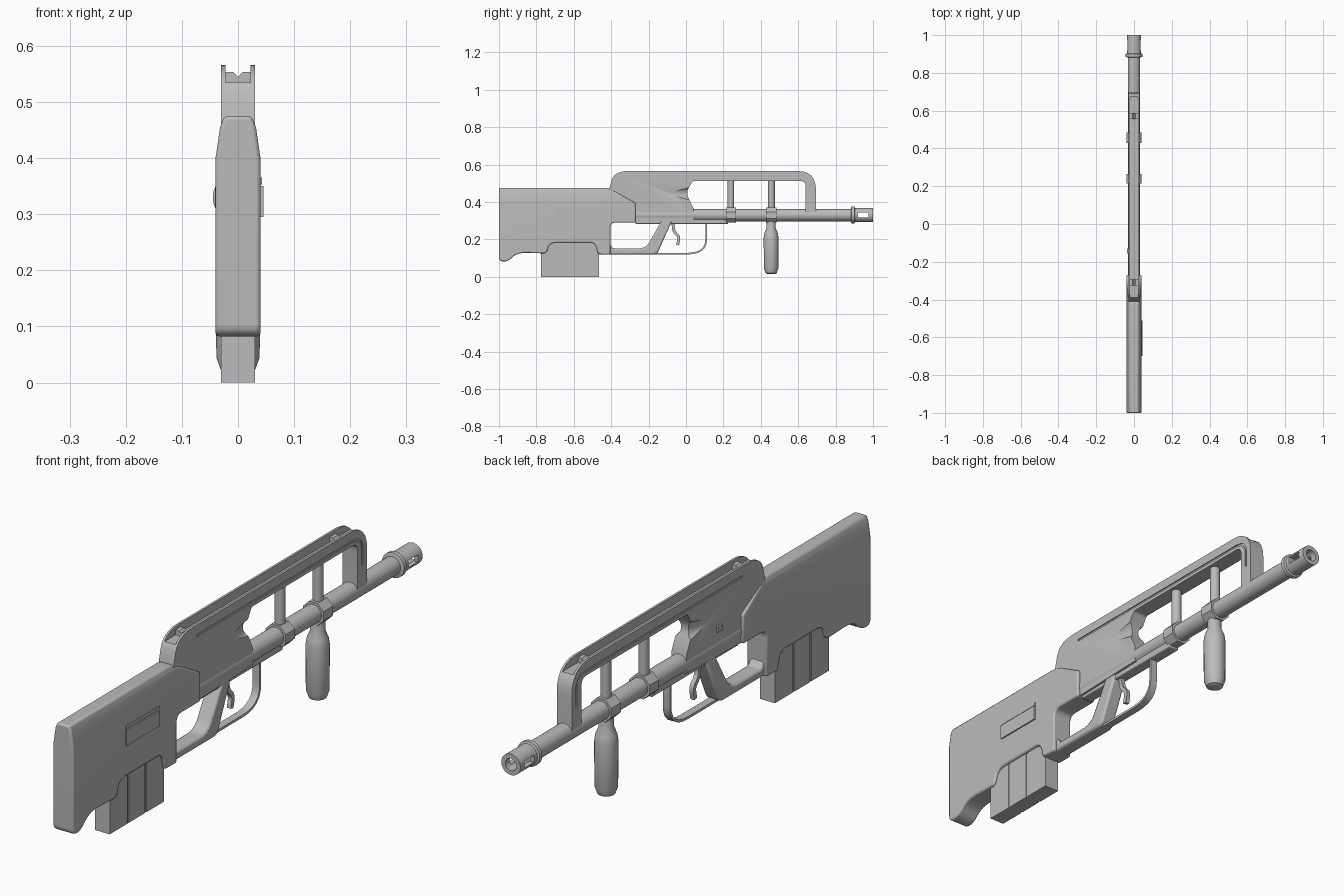
import bpy, bmesh, math
from mathutils import Vector, Matrix

if "Cube" in bpy.data.objects:
    bpy.data.objects.remove(bpy.data.objects["Cube"])

grey = bpy.data.materials.new("plain grey")
grey.use_nodes = True
grey.diffuse_color = (0.5, 0.5, 0.5, 1)
grey.node_tree.nodes["Principled BSDF"].inputs["Base Color"].default_value = (0.5, 0.5, 0.5, 1)

BORE = 0.33  # height of the barrel axis


def finish(name, bm):
    bmesh.ops.recalc_face_normals(bm, faces=bm.faces)
    mesh = bpy.data.meshes.new(name)
    bm.to_mesh(mesh)
    bm.free()
    mesh.materials.append(grey)
    obj = bpy.data.objects.new(name, mesh)
    bpy.context.collection.objects.link(obj)
    return obj


def rounded(points, steps=6):
    """Round each (y, z, radius) corner of a closed outline."""
    out = []
    for i, p in enumerate(points):
        c = Vector(p[:2])
        if len(p) < 3:
            out.append(c)
            continue
        a, b = Vector(points[i - 1][:2]), Vector(points[(i + 1) % len(points)][:2])
        s = c + (a - c).normalized() * min(p[2], (a - c).length * 0.48)
        e = c + (b - c).normalized() * min(p[2], (b - c).length * 0.48)
        for k in range(steps + 1):
            t = k / steps
            out.append(s * (1 - t) ** 2 + c * 2 * t * (1 - t) + e * t * t)
    return out


def prism(name, points, x0, x1, cuts=(), taper=None):
    """Extrude a side outline from x0 to x1, then narrow it by height."""
    bm = bmesh.new()
    face = bm.faces.new([bm.verts.new((x0, p[0], p[1])) for p in rounded(points)])
    ext = bmesh.ops.extrude_face_region(bm, geom=[face])["geom"]
    moved = [v for v in ext if isinstance(v, bmesh.types.BMVert)]
    bmesh.ops.translate(bm, verts=moved, vec=(x1 - x0, 0, 0))
    for z in cuts:
        geom = bm.verts[:] + bm.edges[:] + bm.faces[:]
        bmesh.ops.bisect_plane(bm, geom=geom, plane_co=(0, 0, z), plane_no=(0, 0, 1))
    if taper:
        for v in bm.verts:
            v.co.x *= taper(v.co.z)
    return finish(name, bm)


def box(name, x0, x1, y0, y1, z0, z1):
    return prism(name, [(y0, z0), (y1, z0), (y1, z1), (y0, z1)], x0, x1)


def strip(path, width):
    """Outline of a band of the given width along an open rounded path."""
    pts = rounded(path)
    left, right = [], []
    for i, p in enumerate(pts):
        d = (pts[min(i + 1, len(pts) - 1)] - pts[max(i - 1, 0)]).normalized()
        n = Vector((-d.y, d.x)) * width / 2
        left.append(tuple(p + n))
        right.append(tuple(p - n))
    return left + right[::-1]


def lathe(name, profile, centre, axis="Y", sides=32):
    """Turn a closed (radius, distance) profile round an axis."""
    bm = bmesh.new()
    turn = Matrix.Rotation(-math.pi / 2, 3, "X") if axis == "Y" else Matrix.Identity(3)
    rings = []
    for r, t in profile:
        ring = []
        for k in range(sides):
            a = 2 * math.pi * (k + 0.5) / sides
            ring.append(bm.verts.new(turn @ Vector((r * math.cos(a), r * math.sin(a), t)) + Vector(centre)))
        rings.append(ring)
    for a, b in zip(rings, rings[1:]):
        for k in range(sides):
            j = (k + 1) % sides
            bm.faces.new((a[k], a[j], b[j], b[k]))
    bm.faces.new(rings[0])
    bm.faces.new(rings[-1])
    return finish(name, bm)


def apply(obj, mod):
    with bpy.context.temp_override(object=obj, active_object=obj, selected_objects=[obj]):
        bpy.ops.object.modifier_apply(modifier=mod.name)


def cut(obj, *cutters):
    for c in cutters:
        mod = obj.modifiers.new("cut", "BOOLEAN")
        mod.operation, mod.solver, mod.object = "DIFFERENCE", "EXACT", c
        apply(obj, mod)
        bpy.data.objects.remove(c)


def soften(obj, width):
    mod = obj.modifiers.new("soft edges", "BEVEL")
    mod.width, mod.segments, mod.limit_method = width, 2, "ANGLE"
    mod.angle_limit = math.radians(40)


# Butt stock, narrowing to a rounded comb
def comb(z):
    if z < 0.40:
        return 1
    return 1 - 0.2 * (z - 0.40) / 0.055 if z < 0.455 else 0.8 - 0.2 * (z - 0.455) / 0.02


stock = prism("stock", [
    (-1, 0.475), (-0.41, 0.475, 0.03), (-0.27, 0.395), (-0.27, 0.29), (-0.405, 0.29, 0.03),
    (-0.405, 0.12), (-0.47, 0.12), (-0.485, 0.183, 0.03), (-0.73, 0.183, 0.04),
    (-0.745, 0.125, 0.02), (-0.90, 0.13, 0.05), (-0.955, 0.08, 0.03), (-1, 0.085, 0.02)],
    -0.04, 0.04, (0.40, 0.455), comb)
soften(stock, 0.006)

# Ejection port cover
box("port_cover", 0.035, 0.045, -0.70, -0.51, 0.295, 0.35)
box("port_upper_strip", 0.035, 0.043, -0.70, -0.51, 0.353, 0.365)

# Magazine with shallow side grooves
magazine = box("magazine", -0.03, 0.03, -0.775, -0.465, 0, 0.22)
for y in (-0.67, -0.57):
    for s in (-1, 1):
        cut(magazine, box("groove", s * 0.027, s * 0.04, y - 0.004, y + 0.004, -0.1, 0.3))

# Receiver and carrying handle in one frame
frame = prism("receiver_and_handle", [
    (-0.412, 0.32), (-0.412, 0.46), (-0.385, 0.566, 0.08), (0.695, 0.566, 0.1), (0.695, 0.34),
    (0.64, 0.34), (0.64, 0.512, 0.03), (0.035, 0.512, 0.01), (0.0, 0.45, 0.03),
    (0.04, 0.365), (0.04, 0.30), (-0.27, 0.292), (-0.38, 0.292)], -0.03, 0.03)
cut(frame, box("channel", -0.022, 0.022, -0.6, 0.9, 0.535, 0.7))
for s in (-1, 1):
    path = [(-0.28, 0.528), (0.668, 0.528, 0.06), (0.668, 0.42)]
    cut(frame, prism("side_slot", strip(path, 0.008), s * 0.026, s * 0.05))
    cut(frame, lathe("scoop", [(0.002, -0.17), (0.05, 0.08)], (s * 0.05, 0, 0.445)))

# Sights inside the handle channel
for name, y in (("rear_sight", -0.31), ("front_sight", 0.57)):
    sight = box(name, -0.0225, 0.0225, y - 0.015, y + 0.015, 0.53, 0.553)
    notch = box("notch", -0.007, 0.007, y - 0.1, y + 0.1, -0.007, 0.007)
    notch.data.transform(Matrix.Translation((0, y, 0.555)) @ Matrix.Rotation(math.pi / 4, 4, "Y")
                         @ Matrix.Translation((0, -y, 0)))
    cut(sight, notch)

# Pistol grip with the lower bar
grip = prism("grip_frame", [
    (-0.48, 0.12), (-0.155, 0.12, 0.02), (-0.07, 0.31), (-0.125, 0.31),
    (-0.215, 0.152, 0.04), (-0.39, 0.152, 0.01), (-0.42, 0.19), (-0.48, 0.19)], -0.028, 0.028)
soften(grip, 0.008)

# Trigger guard and trigger
prism("trigger_guard", strip([(-0.17, 0.124), (0.108, 0.124, 0.1), (0.108, 0.285)], 0.009), -0.014, 0.014)
prism("trigger", strip([(-0.07, 0.29), (-0.065, 0.24, 0.02), (-0.035, 0.215, 0.03), (-0.045, 0.17)], 0.016),
      -0.008, 0.008)

# Lower rail and side catch
rail = box("lower_rail", -0.022, 0.022, -0.27, 0.225, 0.282, 0.32)
soften(rail, 0.004)
box("side_catch", -0.037, -0.028, -0.155, -0.13, 0.385, 0.405)

# Barrel and slotted muzzle
lathe("barrel", [(0.033, -0.27), (0.033, 0.89)], (0, 0, BORE))
muzzle = lathe("muzzle", [(0.03, 0.88), (0.045, 0.885), (0.045, 0.9), (0.038, 0.903), (0.038, 1.0)],
               (0, 0, BORE))
cut(muzzle, lathe("bore", [(0.022, 0.91), (0.022, 1.1)], (0, 0, BORE)))
cut(muzzle, box("side_slots", -0.1, 0.1, 0.92, 0.975, BORE - 0.013, BORE + 0.013))

# Collars with posts up to the handle
for name, y, half in (("rear", 0.24, 0.026), ("front", 0.457, 0.028)):
    lathe(name + "_collar", [(0.044, -half), (0.044, half)], (0, y, BORE), sides=8)
    lathe(name + "_post", [(0.018, 0.34), (0.018, 0.52)], (0, y, 0), "Z", 16)

# Hanging foregrip
lathe("foregrip", [(0.02, 0.015), (0.03, 0.02), (0.039, 0.045), (0.04, 0.21), (0.036, 0.235),
                   (0.025, 0.26), (0.025, 0.31)], (0, 0.455, 0), "Z", 24)

# Smooth rounded surfaces, keep edges sharp
for obj in bpy.context.scene.objects:
    if obj.type == "MESH":
        with bpy.context.temp_override(object=obj, active_object=obj, selected_objects=[obj],
                                       selected_editable_objects=[obj]):
            bpy.ops.object.shade_smooth_by_angle(angle=math.radians(35))
